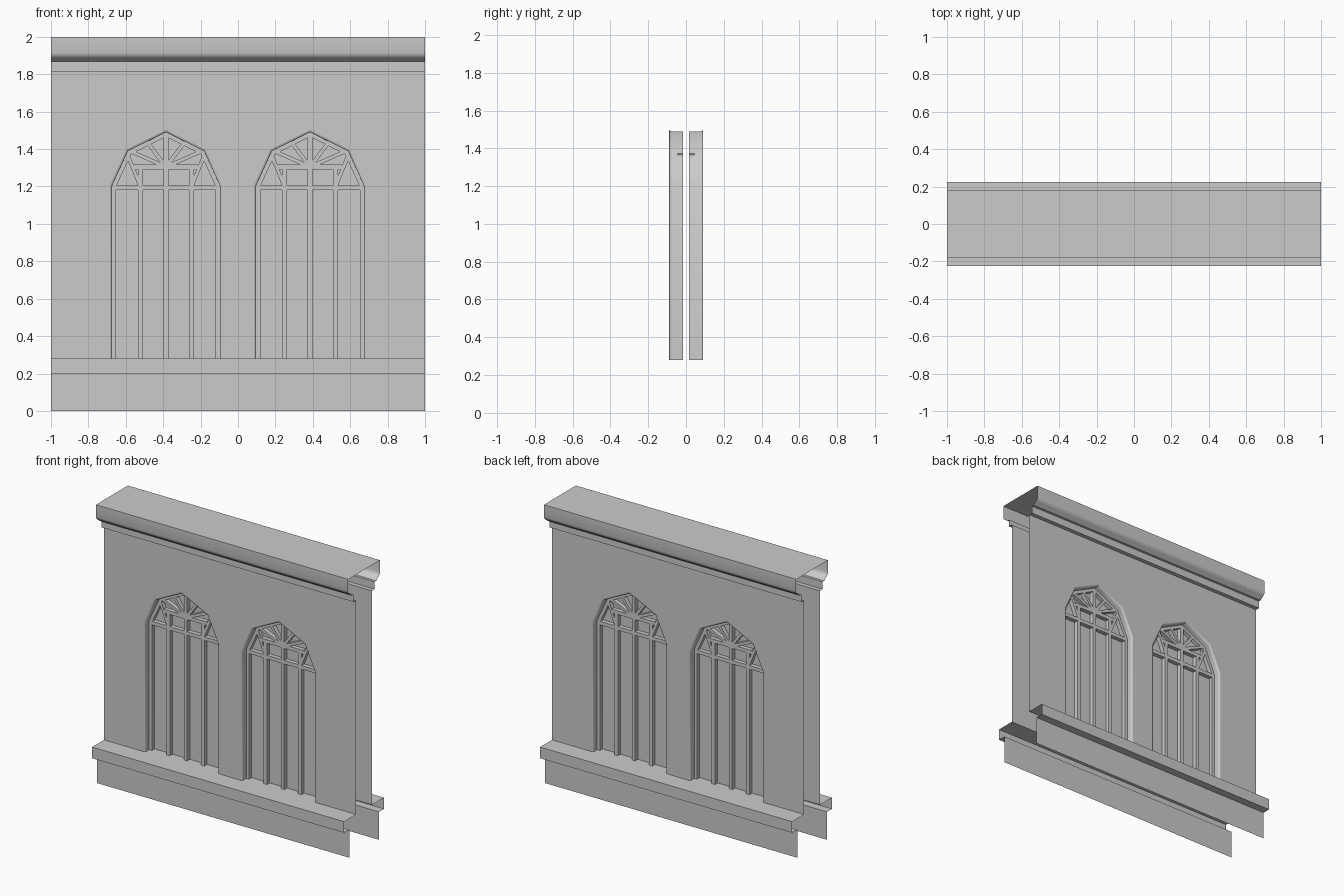
import bpy
from mathutils import Vector

if "Cube" in bpy.data.objects:
    bpy.data.objects.remove(bpy.data.objects["Cube"])

WALL_Y, BAR_Y, GLASS_Y = -0.09, -0.045, -0.015
SILL_Z, CX = 0.28, 0.385
# pointed window opening: (offset from window centre, z), left foot to right foot
LEFT = [(-0.288, SILL_Z), (-0.288, 1.205), (-0.203, 1.39)]
ARCH = LEFT + [(0, 1.49)] + [(-x, z) for x, z in reversed(LEFT)]


def make(name, verts, faces, mirror_x=False):
    """Mesh object mirrored to the back (and optionally to the other window)."""
    me = bpy.data.meshes.new(name)
    me.from_pydata(verts, [], faces)
    ob = bpy.data.objects.new(name, me)
    bpy.context.collection.objects.link(ob)
    bpy.ops.object.select_all(action='DESELECT')
    ob.select_set(True)
    bpy.context.view_layer.objects.active = ob
    bpy.ops.object.shade_smooth_by_angle(angle=0.7)
    m = ob.modifiers.new("mirror", 'MIRROR')
    m.use_axis = (mirror_x, True, False)
    m.merge_threshold = 0.0001
    return ob


def extrude_x(name, prof):
    """Open (y, z) profile, listed top to bottom, swept along the whole wall."""
    n = len(prof)
    verts = [(x, y, z) for x in (-1, 1) for y, z in prof]
    return make(name, verts, [(i, i + 1, n + i + 1, n + i) for i in range(n - 1)])


def offset(path, d):
    """Offset the arch outline outward by d with mitred corners; feet stay on the sill."""
    out = []
    for i, p in enumerate(path):
        p = Vector(p)
        ns = []
        for a, b in ((i - 1, i), (i, i + 1)):
            if a >= 0 and b < len(path):
                t = (Vector(path[b]) - Vector(path[a])).normalized()
                ns.append(Vector((-t.y, t.x)))
        n = sum(ns, Vector((0, 0))).normalized()
        out.append(p + n * d / n.dot(ns[0]))
    return out


def strip(rings):
    """Verts and faces joining successive rings of equal length."""
    n = len(rings[0])
    verts = [v for r in rings for v in r]
    faces = [(j * n + i, (j + 1) * n + i, (j + 1) * n + i + 1, j * n + i + 1)
             for j in range(len(rings) - 1) for i in range(n - 1)]
    return verts, faces


def arch_rings(steps):
    return strip([[(CX + p[0], y, p[1]) for p in offset(ARCH, d)] for d, y in steps])


# cornice with coved underside, and fillet below it
extrude_x("cornice", [(0, 2), (-0.18, 2), (-0.18, 1.915), (-0.176, 1.9), (-0.165, 1.888),
                      (-0.148, 1.878), (-0.138, 1.868), (-0.12, 1.868), (-0.12, 1.815),
                      (WALL_Y, 1.815)])
# sill and plinth
extrude_x("sill", [(WALL_Y, SILL_Z), (-0.225, SILL_Z), (-0.225, 0.2), (-0.168, 0.2)])
extrude_x("plinth", [(-0.168, 0.2), (-0.168, 0)])

# wall panel, with both windows notched into its lower edge
lip = offset(ARCH, 0.012)
outline = [(-1, SILL_Z)]
for c in (-CX, CX):
    outline += [(c + p[0], p[1]) for p in lip]
outline += [(1, SILL_Z), (1, 1.815), (-1, 1.815)]
wall = make("wall", [(x, WALL_Y, z) for x, z in outline], [tuple(range(len(outline)))[::-1]])

# rounded window reveal, frame, glass and inner sill
make("window_reveal", *arch_rings([(0.012, WALL_Y), (0.005, -0.088), (0.001, -0.083),
                                   (0, -0.076), (0, GLASS_Y)]), mirror_x=True)
make("window_frame", *arch_rings([(0, BAR_Y), (-0.022, BAR_Y), (-0.022, GLASS_Y)]),
     mirror_x=True)
make("window_glass", [(CX + x, GLASS_Y, z) for x, z in ARCH],
     [tuple(range(len(ARCH)))[::-1]], mirror_x=True)
make("window_ledge", [(CX + sx * 0.3, y, SILL_Z) for sx, y in
                      ((-1, WALL_Y), (1, WALL_Y), (1, GLASS_Y), (-1, GLASS_Y))],
     [(0, 1, 2, 3)], mirror_x=True)

# mullions, transoms and fan tracery: half the pattern, then its reflection
half = [((-0.137, SILL_Z), (-0.137, 1.305)), ((-0.137, 1.2), (-0.208, 1.375)),
        ((0, 1.305), (-0.1, 1.437)), ((0, 1.305), (-0.193, 1.39))]
bars = [((0, SILL_Z), (0, 1.48)), ((-0.28, 1.193), (0.28, 1.193)),
        ((-0.17, 1.305), (0.17, 1.305))]
for a, b in half:
    bars += [(a, b), ((-a[0], a[1]), (-b[0], b[1]))]
verts, faces = [], []
for a, b in bars:
    a, b = Vector(a), Vector(b)
    d = (b - a).normalized()
    side = Vector((d.y, -d.x))
    w = 0.013 if d.x * d.y == 0 else 0.010
    rings = []
    for s, y in ((-w, GLASS_Y), (-w, BAR_Y), (w, BAR_Y), (w, GLASS_Y)):
        rings.append([(CX + (p + side * s).x, y, (p + side * s).y) for p in (a, b)])
    v, f = strip(rings)
    faces += [tuple(i + len(verts) for i in q) for q in f]
    verts += v
make("window_tracery", verts, faces, mirror_x=True)
